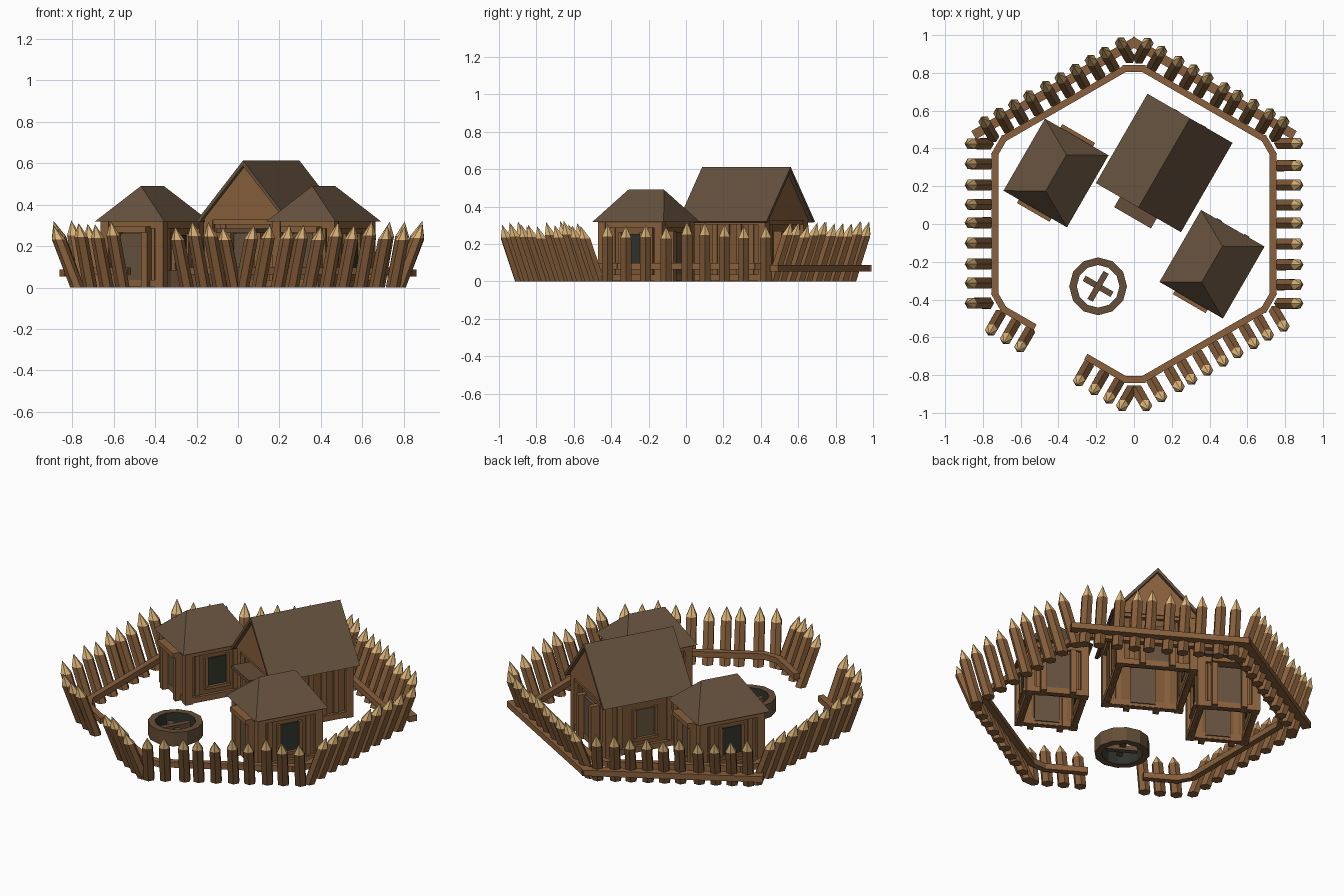
import bpy, bmesh, math, random
from mathutils import Matrix

if "Cube" in bpy.data.objects:
    bpy.data.objects.remove(bpy.data.objects["Cube"])
random.seed(4)


def mat(name, col):
    m = bpy.data.materials.new(name)
    m.diffuse_color = (*col, 1)
    m.use_nodes = True
    m.node_tree.nodes["Principled BSDF"].inputs["Base Color"].default_value = m.diffuse_color
    return m


WOOD = mat("wood", (0.25, 0.118, 0.045))
PLANK = mat("plank wood", (0.2, 0.095, 0.036))
ROOF = mat("roof brown", (0.13, 0.083, 0.047))
TIP = mat("cut wood tip", (0.72, 0.46, 0.19))
DARK = mat("dark opening", (0.03, 0.034, 0.026))
RIM = mat("rim wood", (0.13, 0.075, 0.038))
I = Matrix.Identity(4)


def mesh_obj(name, verts, faces, mats, M=I):
    me = bpy.data.meshes.new(name)
    me.from_pydata(verts, [], faces)
    bm = bmesh.new()
    bm.from_mesh(me)
    bmesh.ops.recalc_face_normals(bm, faces=bm.faces)
    bm.to_mesh(me)
    bm.free()
    for m in mats:
        me.materials.append(m)
    ob = bpy.data.objects.new(name, me)
    ob.matrix_world = M
    bpy.context.collection.objects.link(ob)
    return ob


def box(name, c, s, m, M=I):
    v = [(c[0] + i * s[0] / 2, c[1] + j * s[1] / 2, c[2] + k * s[2] / 2)
         for i in (-1, 1) for j in (-1, 1) for k in (-1, 1)]
    f = [(0, 1, 3, 2), (4, 6, 7, 5), (0, 4, 5, 1), (2, 3, 7, 6), (0, 2, 6, 4), (1, 5, 7, 3)]
    return mesh_obj(name, v, f, [m], M)


def spin(deg):
    return Matrix.Rotation(math.radians(deg), 4, 'Z')


# ---- palisade: one sharpened, outward leaning stake, copied along a hexagon
N = 6
ring = [(math.cos(2 * math.pi * i / N), math.sin(2 * math.pi * i / N)) for i in range(N)]
sv = [(0.034 * x, 0.034 * y, 0) for x, y in ring] + [(0.033 * x, 0.033 * y, 0.24) for x, y in ring]
sv.append((0, 0, 0.308))
sv = [(x + z * 0.37, y, z) for x, y, z in sv]
sf = [tuple(range(N))]
sf += [(i, (i + 1) % N, N + (i + 1) % N, N + i) for i in range(N)]
sf += [(N + i, N + (i + 1) % N, 2 * N) for i in range(N)]
stake = mesh_obj("stake", sv, sf, [WOOD, TIP], Matrix.Translation((0.775, -0.42, 0)))
for p in stake.data.polygons:
    p.material_index = 1 if len(p.vertices) == 3 else 0

for k in range(6):
    a = 60 * k
    if k == 4:      # edge with the gate gap
        spots = [0.16, 0.25, 0.34, 0.43, -0.2, -0.29, -0.38]
        rails = [(0.13, 0.37), (-0.37, -0.18)]
    else:
        n = 9 if k in (0, 3) else 10
        spots = [-0.42 + 0.84 * i / (n - 1) for i in range(n)]
        rails = [(-0.37, 0.37)]
    for s in spots:
        if k == 0 and s < -0.419:
            continue    # the first stake stands here already
        ob = stake.copy()
        bpy.context.collection.objects.link(ob)
        sc = Matrix.Diagonal((1, 1, random.uniform(0.95, 1.05), 1))
        ob.matrix_world = spin(a) @ Matrix.Translation((0.775, s + random.uniform(-.008, .008), 0)) @ sc
    # inner rail with chamfered corners
    for lo, hi in rails:
        box("fence_rail", (0.736, (lo + hi) / 2, 0.08), (0.035, hi - lo, 0.035), WOOD, spin(a))
    box("fence_corner_rail", (0.823, 0, 0.08), (0.035, 0.12, 0.035), WOOD, spin(a + 30))
    # outer straight beams along the back
    if k in (1, 2):
        box("outer_beam", (0.832, 0, 0.07), (0.05, 1.0, 0.035), WOOD, spin(a))


# ---- shared wall construction in a hut's own frame, open underneath
def walls(tag, hx, hy, h, M, windows):
    for i in (-1, 1):
        for j in (-1, 1):
            box(tag + "_post", (i * hx, j * hy, h / 2), (0.045, 0.045, h), WOOD, M)
    for along, L, D in (("x", hx, hy), ("y", hy, hx)):
        for s in (-1, 1):
            def part(name, t, w, z, hh, off, th, m):
                c = (t, s * (D + off), z) if along == "x" else (s * (D + off), t, z)
                d = (w, th, hh) if along == "x" else (th, w, hh)
                box(tag + "_" + name, c, d, m, M)
            part("wall", 0, 2 * L, h / 2, h, -0.008, 0.014, PLANK)
            part("sill_beam", 0, 2 * L, 0.02, 0.035, 0.0, 0.036, WOOD)
            part("top_beam", 0, 2 * L, h - 0.018, 0.035, 0.0, 0.036, WOOD)
            win = windows.get(s) if along == "y" else ROOF
            for i in range(1, 6):       # raised plank strips
                t = -L + 2 * L * i / 6
                if abs(t) > 0.085 or not win:
                    part("strip", t, 0.03, h / 2, h, -0.006, 0.026, WOOD)
            if along == "y" and win:    # side windows
                part("window", 0, 0.115, 0.17, 0.165, -0.006, 0.024, win)
                part("window_sill", 0, 0.15, 0.08, 0.018, 0.006, 0.035, WOOD)
                for e in (-1, 1):
                    part("window_jamb", e * 0.066, 0.018, 0.17, 0.18, 0.004, 0.026, WOOD)
            elif along == "x":          # doors with frame
                part("door", 0, 0.14, 0.14, 0.24, -0.004, 0.04, ROOF)
                for e in (-1, 1):
                    part("door_jamb", e * 0.083, 0.032, 0.135, 0.27, 0.02, 0.06, WOOD)


def hut(tag, x, y, both):
    M = Matrix.Translation((x, y, 0)) @ spin(-30)
    walls(tag, 0.152, 0.175, 0.32, M, {-1: DARK, 1: DARK})
    for s in ((-1, 1) if both else (-1,)):
        box(tag + "_door_lintel", (0, s * 0.206, 0.28), (0.2, 0.07, 0.028), WOOD, M)
    # hipped roof
    a, b, r = 0.194, 0.22, 0.11
    v = [(-a, -b, .318), (a, -b, .318), (a, b, .318), (-a, b, .318), (0, -r, .49), (0, r, .49)]
    f = [(0, 1, 4), (1, 2, 5, 4), (2, 3, 5), (3, 0, 4, 5), (3, 2, 1, 0)]
    mesh_obj(tag + "_roof", v, f, [ROOF], M)


hut("left_hut", -0.413, 0.27, True)
hut("right_hut", 0.413, -0.213, False)

# ---- main house with gabled roof
H = Matrix.Translation((0.16, 0.323, 0)) @ spin(-30)
walls("house", 0.205, 0.225, 0.34, H, {-1: ROOF})
for s in (-1, 1):
    y0, y1 = s * 0.226, s * 0.25
    tri = [(-0.235, .325), (0.235, .325), (0, .59)]
    v = [(x, y, z) for y in (y0, y1) for x, z in tri]
    mesh_obj("house_gable", v, [(0, 1, 2), (3, 4, 5), (0, 1, 4, 3), (1, 2, 5, 4), (2, 0, 3, 5)], [WOOD], H)
prof = [(-0.26, .32), (0, .612), (0.26, .32), (0.243, .315), (0, .588), (-0.243, .315)]
v = [(x, y, z) for y in (-0.273, 0.273) for x, z in prof]
f = [(i, (i + 1) % 6, 6 + (i + 1) % 6, 6 + i) for i in range(6)]
f += [(0, 1, 4, 5), (1, 2, 3, 4), (6, 7, 10, 11), (7, 8, 9, 10)]
mesh_obj("house_roof", v, f, [ROOF], H)
# small canopy at the house door
box("house_canopy", (0, -0.28, 0.275), (0.225, 0.11, 0.022), RIM, H)

# ---- fire pit: open twelve-sided ring with crossed logs
P = Matrix.Translation((-0.19, -0.33, 0)) @ spin(-30)
n = 12
v = [(r * math.cos(2 * math.pi * i / n), r * math.sin(2 * math.pi * i / n), z)
     for r, z in ((.153, 0), (.153, .085), (.113, .085), (.113, 0)) for i in range(n)]
f = [(q * n + i, q * n + (i + 1) % n, ((q + 1) % 4) * n + (i + 1) % n, ((q + 1) % 4) * n + i)
     for q in range(4) for i in range(n)]
pit = mesh_obj("pit_ring", v, f, [RIM, DARK], P)
for p in pit.data.polygons:
    c = p.center
    p.material_index = 1 if c.xy.length < 0.115 and abs(p.normal.z) < .5 else 0
box("pit_log", (0, 0, 0.035), (0.17, 0.032, 0.03), RIM, P)
box("pit_log_cross", (0, 0, 0.05), (0.032, 0.17, 0.03), RIM, P)
